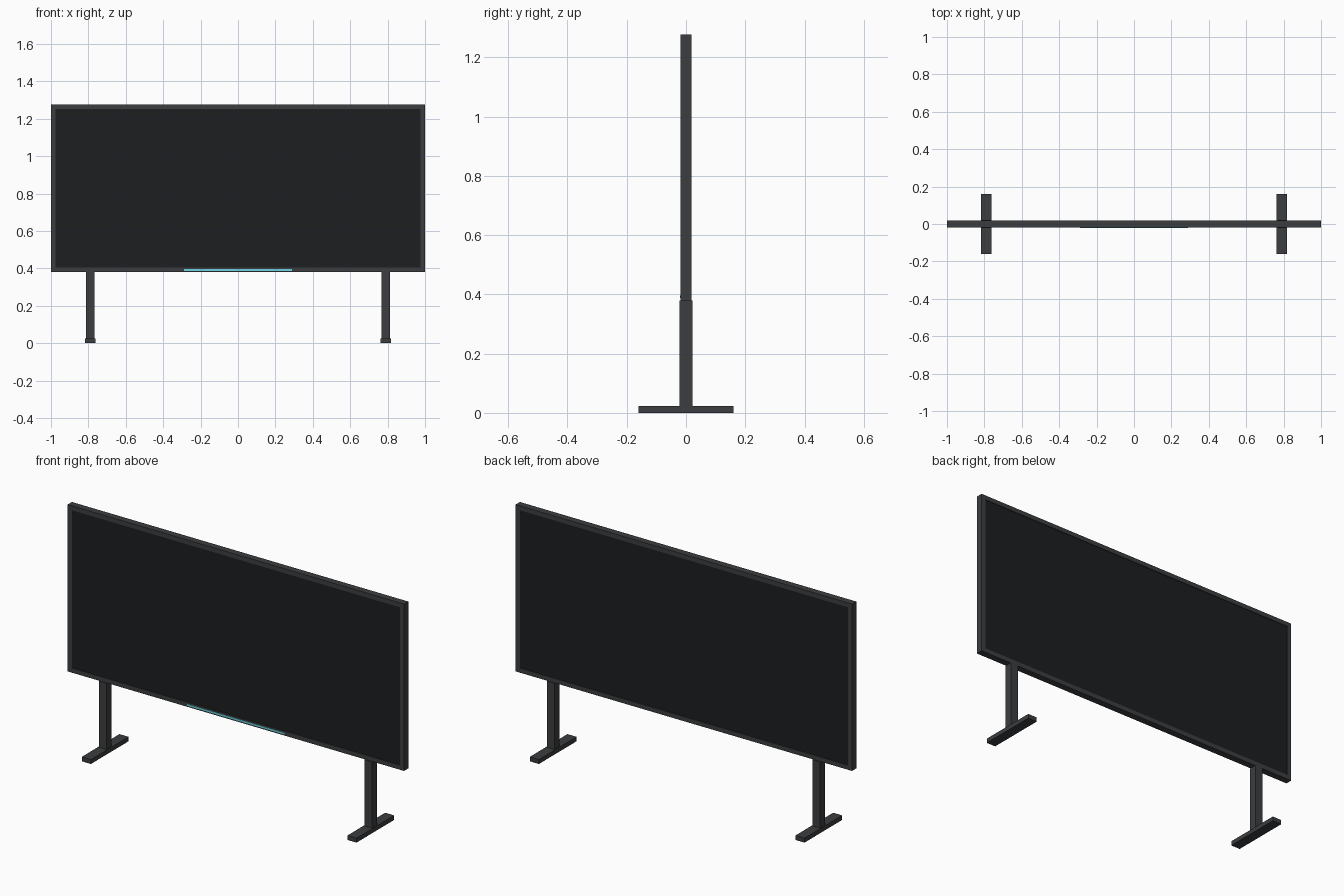
import bpy, bmesh

if "Cube" in bpy.data.objects:
    bpy.data.objects.remove(bpy.data.objects["Cube"])


def material(name, color):
    m = bpy.data.materials.new(name)
    m.diffuse_color = (*color, 1)
    m.use_nodes = True
    m.node_tree.nodes["Principled BSDF"].inputs["Base Color"].default_value = m.diffuse_color
    return m


FRAME = material("dark_metal", (0.045, 0.047, 0.05))
SCREEN = material("black_glass", (0.012, 0.013, 0.014))
LIGHT = material("cyan_glow", (0.15, 0.65, 0.75))


def box(name, lo, hi, mat):
    """Axis-aligned box between two corners."""
    bm = bmesh.new()
    bmesh.ops.create_cube(bm, size=1)
    for v in bm.verts:
        v.co = [(a + b) / 2 + c * (b - a) for a, b, c in zip(lo, hi, v.co)]
    mesh = bpy.data.meshes.new(name)
    bm.to_mesh(mesh)
    bm.free()
    mesh.materials.append(mat)
    obj = bpy.data.objects.new(name, mesh)
    bpy.context.collection.objects.link(obj)
    return obj


# Panel: slim slab with a border and a slightly sunken screen on front and back
panel = box("display_panel", (-1, -0.018, 0.38), (1, 0.018, 1.277), FRAME)
panel.data.materials.append(SCREEN)
bm = bmesh.new()
bm.from_mesh(panel.data)
bm.normal_update()
for f in [f for f in bm.faces if abs(f.normal.y) > 0.9]:
    bmesh.ops.inset_individual(bm, faces=[f], thickness=0.034)
    bmesh.ops.inset_individual(bm, faces=[f], thickness=0.0005, depth=-0.003)
    f.material_index = 1
bm.to_mesh(panel.data)
bm.free()

# Light strip under the screen
box("light_strip", (-0.29, -0.0205, 0.387), (0.29, -0.017, 0.396), LIGHT)

# Stands: a post and a long foot on each side
for side, x in (("left", -0.79), ("right", 0.79)):
    box(f"{side}_post", (x - 0.022, -0.022, 0.02), (x + 0.022, 0.022, 0.38), FRAME)
    box(f"{side}_foot", (x - 0.027, -0.16, 0), (x + 0.027, 0.16, 0.024), FRAME)
